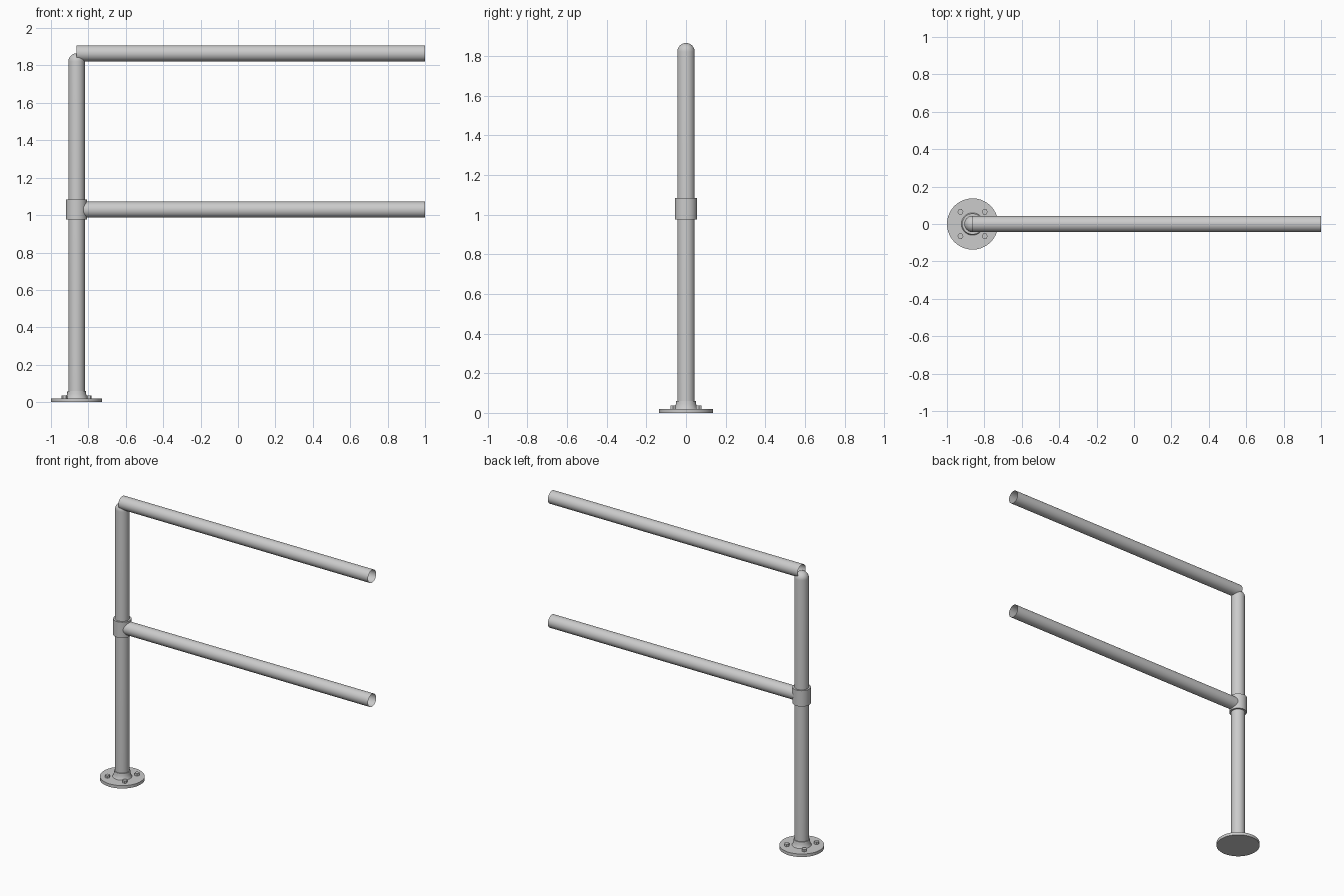
import bpy
import bmesh
import math
from mathutils import Matrix, Vector

if "Cube" in bpy.data.objects:
    bpy.data.objects.remove(bpy.data.objects["Cube"])

POST_X = -0.863
PIPE_R = 0.044
RAIL_END = 1.0

steel = bpy.data.materials.new("galvanised_grey")
steel.use_nodes = True
GREY = (0.6, 0.6, 0.6, 1)
steel.diffuse_color = GREY
steel.node_tree.nodes["Principled BSDF"].inputs["Base Color"].default_value = GREY


def finish(name, bm, location, rotation=(0, 0, 0)):
    bmesh.ops.remove_doubles(bm, verts=bm.verts, dist=1e-5)
    bmesh.ops.recalc_face_normals(bm, faces=bm.faces)
    mesh = bpy.data.meshes.new(name)
    bm.to_mesh(mesh)
    bm.free()
    mesh.materials.append(steel)
    obj = bpy.data.objects.new(name, mesh)
    obj.location, obj.rotation_euler = location, rotation
    bpy.context.collection.objects.link(obj)
    bpy.ops.object.select_all(action="DESELECT")
    obj.select_set(True)
    bpy.context.view_layer.objects.active = obj
    bpy.ops.object.shade_smooth_by_angle(angle=math.radians(35))
    return obj


def lathe(name, profile, location, rotation=(0, 0, 0), sides=40):
    """Spin a (radius, height) profile round the local z axis."""
    bm = bmesh.new()
    verts = [bm.verts.new((r, 0, z)) for r, z in profile]
    edges = [bm.edges.new(pair) for pair in zip(verts, verts[1:])]
    bmesh.ops.spin(bm, geom=verts + edges, cent=(0, 0, 0), axis=(0, 0, 1),
                   angle=math.tau, steps=sides)
    return finish(name, bm, location, rotation)


def arc(cx, cz, radius, start, end, steps=8):
    angles = [math.radians(start + (end - start) * i / steps) for i in range(steps + 1)]
    return [(cx + radius * math.cos(a), cz + radius * math.sin(a)) for a in angles]


# Upright post with a domed top
post_top = 1.821
lathe("post", [(PIPE_R, 0.02)] + arc(0, post_top, PIPE_R, 0, 90, 10), (POST_X, 0, 0))

# Round base plate with a flared socket
lathe("base_plate", [(0, 0), (0.137, 0), (0.137, 0.02), (0, 0.02)], (POST_X, 0, 0))
lathe("base_socket", [(0.06, 0.02), (0.055, 0.028), (0.051, 0.045), (0.049, 0.06), (PIPE_R, 0.06)],
      (POST_X, 0, 0))

# Four hexagonal bolt heads
for i in range(4):
    spot = Matrix.Rotation(math.radians(45 + 90 * i), 3, "Z") @ Vector((0.092, 0, 0))
    lathe(f"base_bolt_{i + 1}", [(0.016, 0.02), (0.016, 0.036), (0, 0.036)],
          (POST_X + spot.x, spot.y, 0), sides=6)

# Sleeve where the middle rail joins the post
lathe("rail_sleeve", [(PIPE_R, 0.976), (0.056, 0.976), (0.056, 1.083), (PIPE_R, 1.083)],
      (POST_X, 0, 0))

# Open-ended horizontal rails
for name, start, height in (("top_rail", POST_X, 1.865), ("middle_rail", POST_X + 0.03, 1.029)):
    lathe(name, [(0.043, 0), (0.043, RAIL_END - start)], (start, 0, height),
          (0, math.radians(90), 0))
